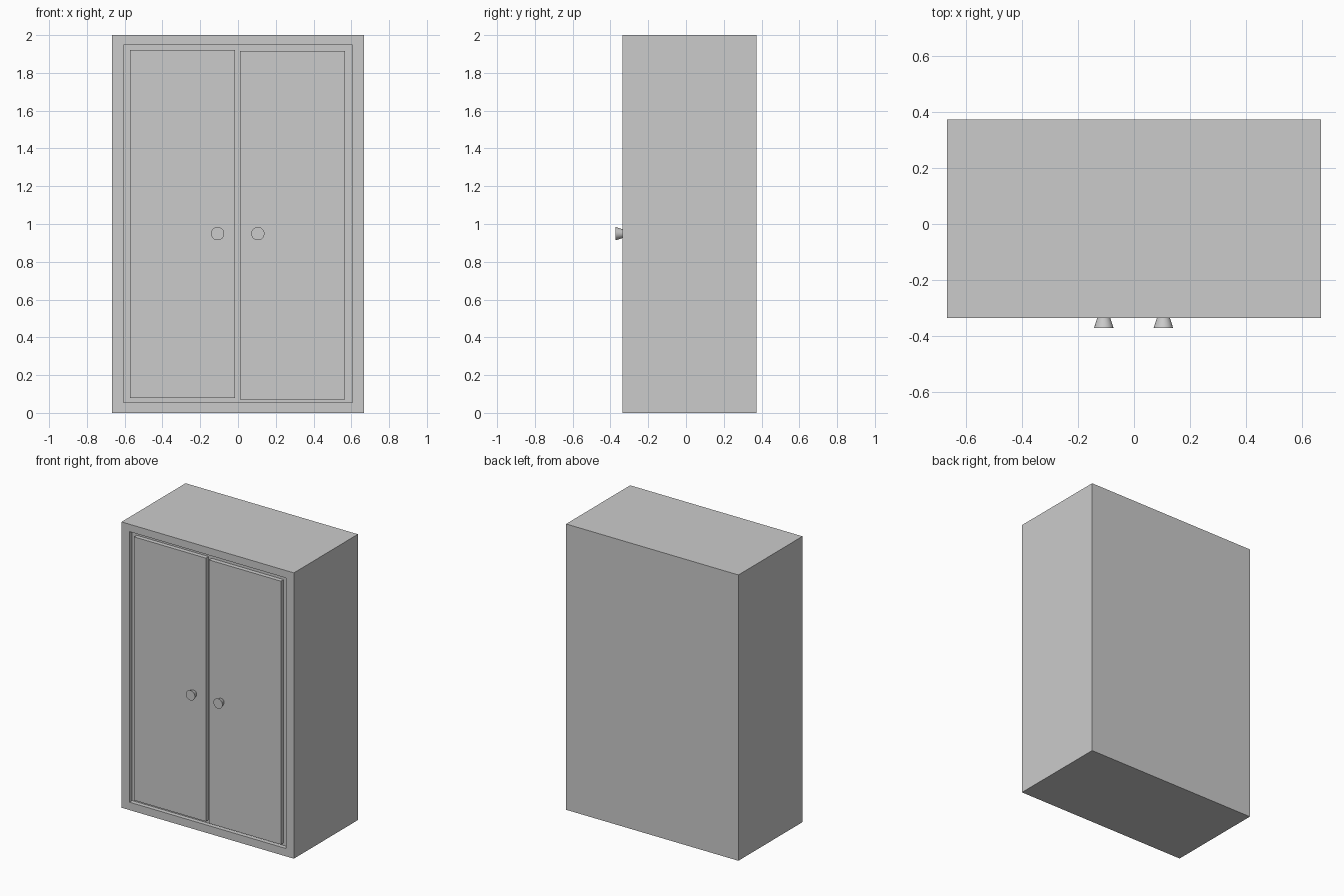
import bpy, bmesh, math
from mathutils import Matrix

if "Cube" in bpy.data.objects:
    bpy.data.objects.remove(bpy.data.objects["Cube"])

FRONT, BACK, TIP, DEPTH = -0.335, 0.373, -0.372, 0.03
BACK_OF_RECESS = FRONT + DEPTH


def add_object(name, bm):
    bmesh.ops.recalc_face_normals(bm, faces=bm.faces)
    mesh = bpy.data.meshes.new(name)
    bm.to_mesh(mesh)
    bm.free()
    obj = bpy.data.objects.new(name, mesh)
    bpy.context.collection.objects.link(obj)
    return obj


def box_bmesh(x0, x1, y0, y1, z0, z1):
    bm = bmesh.new()
    bmesh.ops.create_cube(bm, size=1)
    bmesh.ops.scale(bm, vec=(x1 - x0, y1 - y0, z1 - z0), verts=bm.verts)
    bmesh.ops.translate(bm, vec=((x0 + x1) / 2, (y0 + y1) / 2, (z0 + z1) / 2), verts=bm.verts)
    return bm


# Cabinet body: front face inset to the opening, then pushed in for a shallow recess
bm = box_bmesh(-0.667, 0.667, FRONT, BACK, 0, 2)
front = min(bm.faces, key=lambda f: f.calc_center_median().y)
bmesh.ops.inset_individual(bm, faces=[front], thickness=0.05)
for v in front.verts:
    v.co.x = math.copysign(0.606, v.co.x)
    v.co.z = 1.948 if v.co.z > 1 else 0.055
opening = bmesh.ops.extrude_discrete_faces(bm, faces=[front])["faces"][0]
for v in opening.verts:
    v.co.y = BACK_OF_RECESS
add_object("cabinet_body", bm)

# Doors set in the recess, each with a flared knob
for side, x0, x1, z0, z1, knob_x in (
    ("left", -0.571, -0.015, 0.078, 1.921, -0.108),
    ("right", 0.010, 0.567, 0.072, 1.915, 0.105),
):
    add_object(side + "_door", box_bmesh(x0, x1, FRONT, BACK_OF_RECESS, z0, z1))

    bm = bmesh.new()
    bmesh.ops.create_cone(
        bm, cap_ends=True, segments=24, radius1=0.023, radius2=0.035, depth=FRONT - TIP,
        matrix=Matrix.Translation((knob_x, (FRONT + TIP) / 2, 0.949))
        @ Matrix.Rotation(math.radians(90), 4, "X"))
    knob = add_object(side + "_knob", bm)
    bpy.ops.object.select_all(action="DESELECT")
    knob.select_set(True)
    bpy.context.view_layer.objects.active = knob
    bpy.ops.object.shade_smooth_by_angle(angle=math.radians(30))
